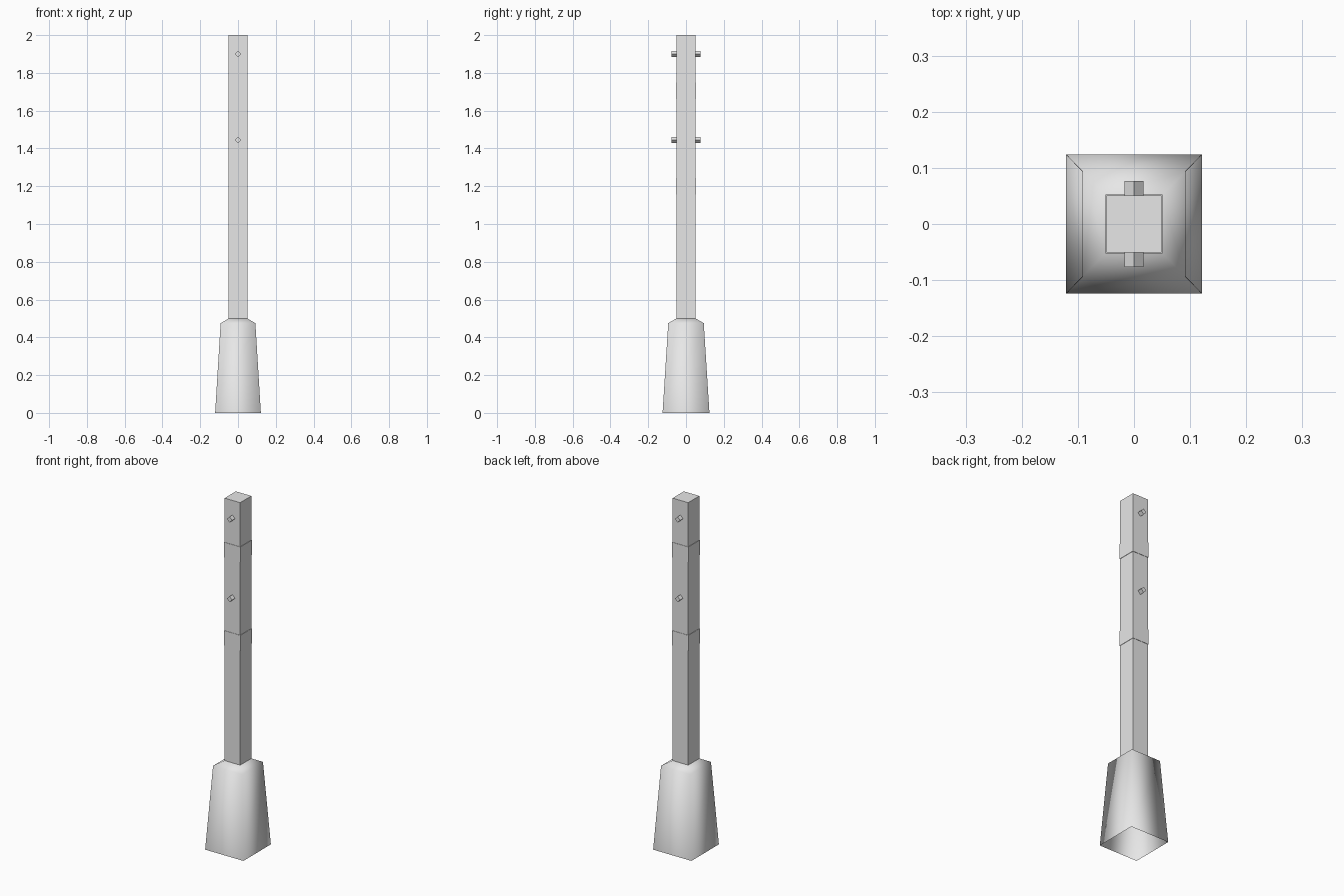
import bpy
import bmesh
import math

cube = bpy.data.objects.get("Cube")
if cube:
    bpy.data.objects.remove(cube, do_unlink=True)

grey = bpy.data.materials.new("light_grey")
grey.use_nodes = True
grey.diffuse_color = (0.8, 0.8, 0.8, 1)
grey.node_tree.nodes["Principled BSDF"].inputs["Base Color"].default_value = (0.8, 0.8, 0.8, 1)


def stacked_rings(name, rings, cap_bottom, cap_top, smooth=False):
    """Join rectangular rings (half x, half y, z) into one shell."""
    bm = bmesh.new()
    loops = [[bm.verts.new((sx * hx, sy * hy, z))
              for sx, sy in ((-1, -1), (1, -1), (1, 1), (-1, 1))]
             for hx, hy, z in rings]
    for low, high in zip(loops, loops[1:]):
        for i in range(4):
            j = (i + 1) % 4
            bm.faces.new((low[i], low[j], high[j], high[i]))
    if cap_bottom:
        bm.faces.new(loops[0][::-1])
    if cap_top:
        bm.faces.new(loops[-1])
    for face in bm.faces:
        face.smooth = smooth
    mesh = bpy.data.meshes.new(name)
    bm.to_mesh(mesh)
    bm.free()
    mesh.materials.append(grey)
    obj = bpy.data.objects.new(name, mesh)
    bpy.context.collection.objects.link(obj)
    return obj


# Tapered footing, hollow underneath, softly shaded
stacked_rings("footing", [(0.121, 0.124, 0), (0.092, 0.094, 0.475), (0.049, 0.0505, 0.5)],
              False, False, smooth=True)

# Square post
stacked_rings("post", [(0.049, 0.0505, 0.5), (0.049, 0.0505, 2)], True, True)

# Thin bands wrapped round the post
for label, z in (("lower", 1.2), ("upper", 1.705)):
    stacked_rings(label + "_band", [(0.051, 0.0525, z - 0.043), (0.051, 0.0525, z + 0.043)],
                  True, True)

# Diamond-section pegs running through the post
for label, z in (("lower", 1.445), ("upper", 1.9)):
    bpy.ops.mesh.primitive_cylinder_add(vertices=4, radius=0.0165, depth=0.153,
                                        location=(0, 0, z), rotation=(math.pi / 2, 0, 0))
    peg = bpy.context.object
    peg.name = label + "_peg"
    peg.data.materials.append(grey)
